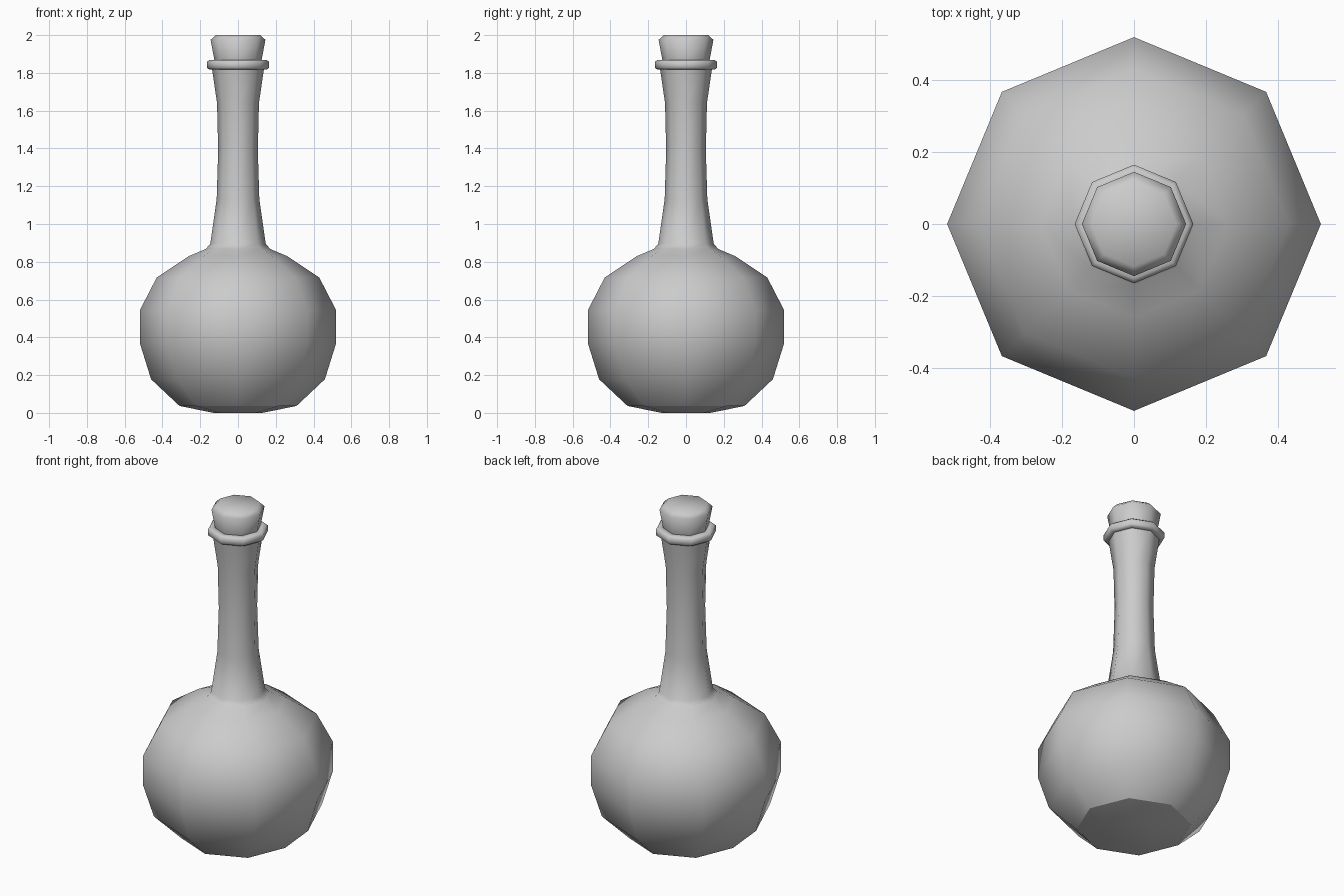
import bpy, bmesh
from math import cos, sin, pi

if "Cube" in bpy.data.objects:
    bpy.data.objects.remove(bpy.data.objects["Cube"])

SIDES = 8

def lathe(name, profile, cap_start=True, cap_end=True, sharp_ring=None):
    """Revolve (radius, z) points into an eight-sided, smooth-shaded part."""
    bm = bmesh.new()
    rings = [[bm.verts.new((r * cos(2 * pi * i / SIDES), r * sin(2 * pi * i / SIDES), z))
              for i in range(SIDES)] for r, z in profile]
    for a, b in zip(rings, rings[1:]):
        for i in range(SIDES):
            j = (i + 1) % SIDES
            bm.faces.new((a[i], a[j], b[j], b[i]))
    if cap_start:
        bm.faces.new(rings[0][::-1])
    if cap_end:
        bm.faces.new(rings[-1])
    for f in bm.faces:
        f.smooth = True
    if sharp_ring is not None:
        ring = rings[sharp_ring]
        for i in range(SIDES):
            bm.edges.get((ring[i], ring[(i + 1) % SIDES])).smooth = False
    bmesh.ops.recalc_face_normals(bm, faces=bm.faces)
    mesh = bpy.data.meshes.new(name)
    bm.to_mesh(mesh)
    bm.free()
    obj = bpy.data.objects.new(name, mesh)
    bpy.context.collection.objects.link(obj)
    return obj

# Round body flowing into the long neck
lathe("flask_body", [
    (0.13, 0.005), (0.31, 0.037), (0.46, 0.178), (0.52, 0.37), (0.52, 0.543),
    (0.43, 0.717), (0.26, 0.83), (0.17, 0.868), (0.147, 0.895), (0.113, 1.13),
    (0.105, 1.39), (0.111, 1.64), (0.138, 1.825)],
    cap_end=False, sharp_ring=1).data.vertices.foreach_get
for v in bpy.data.objects["flask_body"].data.vertices[:SIDES]:
    v.co.z = 0.0

# Rolled lip around the mouth
lathe("lip", [
    (0.136, 1.818), (0.153, 1.818), (0.165, 1.828), (0.165, 1.858),
    (0.153, 1.868), (0.124, 1.868), (0.11, 1.85)],
    cap_start=False, cap_end=False)

# Tapered stopper
lathe("stopper", [
    (0.105, 1.76), (0.125, 1.868), (0.145, 1.975), (0.118, 2.0)])
